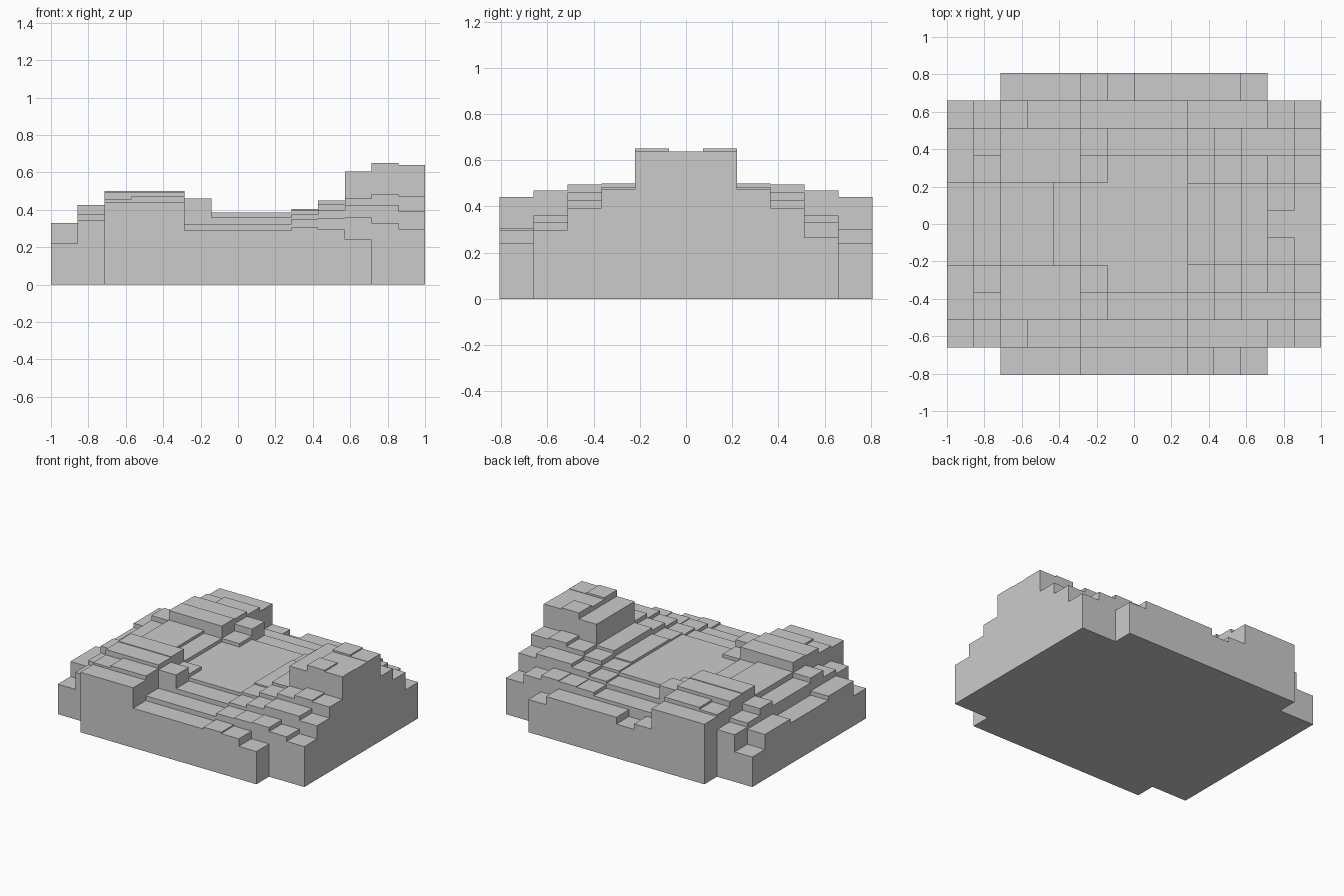
import bpy, bmesh

if "Cube" in bpy.data.objects:
    bpy.data.objects.remove(bpy.data.objects["Cube"])

# Terraced terrain: 14 x 11 cells, heights in hundredths, front edge to centre row
DX, DY, NX, NY = 2 / 14, 0.1467, 14, 11
HALF = [
    [0, 0, 44, 44, 44, 29, 29, 29, 29, 30.5, 29.5, 24, 0, 0],
    [22, 34.5, 45.5, 47, 47, 32.5, 32.5, 32.5, 32.5, 35, 35.5, 36, 33, 29.7],
    [33, 37.5, 49.5, 49.5, 49.5, 46, 36, 36, 36, 37.5, 40, 42.5, 42.5, 39.3],
    [33, 42.5, 50, 50, 50, 41, 38.5, 38.5, 38.5, 39.5, 43, 46, 48.5, 47.5],
    [30, 39, 43, 43, 41, 38.5, 38.5, 38.5, 38.5, 40.5, 45, 60.5, 65, 64],
    [30, 39, 43, 43, 41, 38.5, 38.5, 38.5, 38.5, 40.5, 45, 60.5, 63.7, 63.7],
]
rows = [list(r) for r in HALF] + [list(r) for r in HALF[-2::-1]]   # mirror front to back

# Small differences along the back edge
rows[10][6:11] = [25, 30, 30, 30, 30]
rows[9][13] = 26.5


def height(i, j):
    return rows[j][i] / 100 if 0 <= i < NX and 0 <= j < NY else 0.0


bm = bmesh.new()


def quad(*pts):
    bm.faces.new([bm.verts.new(p) for p in pts])


for j in range(NY):
    for i in range(NX):
        h = height(i, j)
        if h == 0:
            continue
        x0, y0 = (i - NX / 2) * DX, (j - NY / 2) * DY
        x1, y1 = x0 + DX, y0 + DY
        # Cell top and underside
        quad((x0, y0, h), (x1, y0, h), (x1, y1, h), (x0, y1, h))
        quad((x0, y1, 0), (x1, y1, 0), (x1, y0, 0), (x0, y0, 0))
        # Risers down to each lower neighbour
        for di, dj, a, b in ((0, -1, (x0, y0), (x1, y0)), (1, 0, (x1, y0), (x1, y1)),
                             (0, 1, (x1, y1), (x0, y1)), (-1, 0, (x0, y1), (x0, y0))):
            low = height(i + di, j + dj)
            if low < h:
                quad((*a, low), (*b, low), (*b, h), (*a, h))

bmesh.ops.remove_doubles(bm, verts=bm.verts, dist=1e-5)
mesh = bpy.data.meshes.new("stepped_terrain")
bm.to_mesh(mesh)
bm.free()
bpy.context.collection.objects.link(bpy.data.objects.new("stepped_terrain", mesh))
